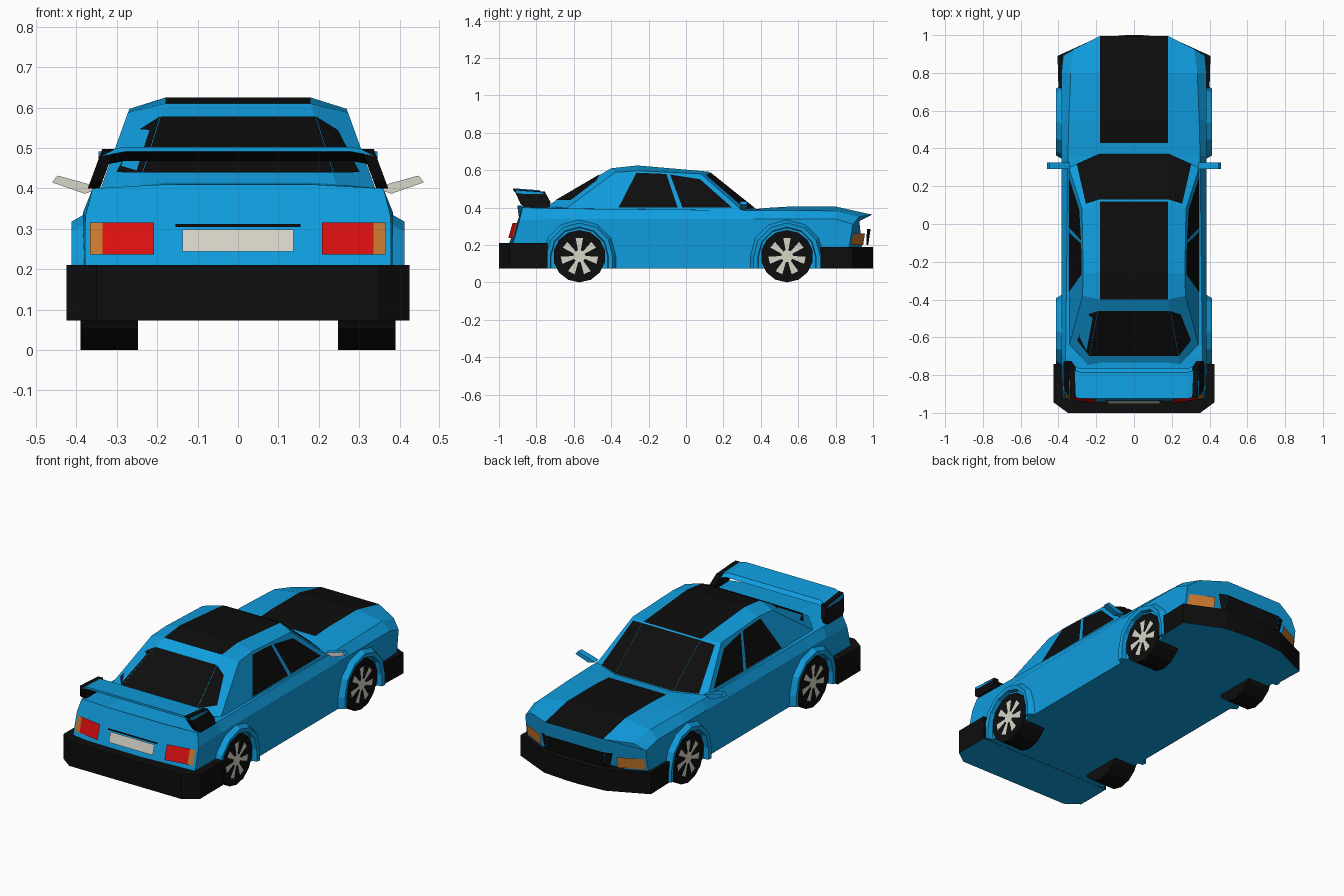
import bpy, bmesh, math
from mathutils import Vector

if "Cube" in bpy.data.objects:
    bpy.data.objects.remove(bpy.data.objects["Cube"])


def material(name, rgb):
    m = bpy.data.materials.new(name)
    m.diffuse_color = (*rgb, 1)
    m.use_nodes = True
    m.node_tree.nodes["Principled BSDF"].inputs["Base Color"].default_value = m.diffuse_color
    return m


BLUE = material("blue_paint", (0.005, 0.34, 0.74))
BLACK = material("black", (0.004, 0.004, 0.004))
RED = material("red_lamp", (0.72, 0.005, 0.005))
ORANGE = material("orange_lamp", (0.58, 0.19, 0.026))
GREY = material("light_grey", (0.68, 0.67, 0.58))


def mesh(name, verts, faces, mats, rule=None, mirror=False, solid=True):
    """Make an object; rule(face) picks the material slot, mirror copies it across x."""
    verts = [Vector(v) for v in verts]
    faces = [tuple(f) for f in faces]
    if mirror:
        n = len(verts)
        verts += [Vector((-v.x, v.y, v.z)) for v in verts]
        faces += [tuple(i + n for i in reversed(f)) for f in faces]
    bm = bmesh.new()
    vs = [bm.verts.new(v) for v in verts]
    for f in faces:
        bm.faces.new([vs[i] for i in f])
    if solid:
        bmesh.ops.remove_doubles(bm, verts=bm.verts, dist=1e-4)
        bmesh.ops.recalc_face_normals(bm, faces=bm.faces)
    bm.normal_update()
    if rule:
        for f in bm.faces:
            f.material_index = int(rule(f))
    me = bpy.data.meshes.new(name)
    bm.to_mesh(me)
    bm.free()
    for m in mats:
        me.materials.append(m)
    ob = bpy.data.objects.new(name, me)
    bpy.context.collection.objects.link(ob)
    return ob


def loft(name, rings, mats, rule=None, mirror=False):
    """Skin closed rings of equal length and cap both ends."""
    n = len(rings[0])
    verts = [p for r in rings for p in r]
    faces = [(i * n + j, i * n + (j + 1) % n, (i + 1) * n + (j + 1) % n, (i + 1) * n + j)
             for i in range(len(rings) - 1) for j in range(n)]
    faces += [range(n), range(len(verts) - n, len(verts))]
    return mesh(name, verts, faces, mats, rule, mirror)


def plates(name, polys, mat, mirror=True, off=0.004):
    """Flat painted panels lifted slightly off the surface, facing outwards."""
    verts, faces = [], []
    for poly in polys:
        p = [Vector(q) for q in poly]
        c = sum(p, Vector()) / len(p)
        nrm = sum((p[i].cross(p[(i + 1) % len(p)]) for i in range(len(p))), Vector()).normalized()
        if nrm.dot(c - Vector((0, 0, 0.2))) < 0:
            p.reverse()
            nrm = -nrm
        faces.append(range(len(verts), len(verts) + len(p)))
        verts += [q + nrm * off for q in p]
    return mesh(name, verts, faces, [mat], mirror=mirror, solid=False)


def both(half):
    """Half outline (x > 0) to full outline."""
    return half + [(-p[0], *p[1:]) for p in reversed(half)]


# ---- lower body: cross-sections along y, bowed and raked at nose and tail
def bow(x, k):
    return max(0, abs(x) - 0.18) / 0.205 * k


def nose(x, z):
    return (x, 0.99 + 0.15 * (z - 0.33) - bow(x, 0.1), z)


def tail(x, z):
    return (x, -0.958 + 0.28 * (z - 0.21) + bow(x, 0.035), z)


sections = [  # y, side x, side z, shoulder x, shoulder z, top z
    (-0.96, 0.378, 0.33, 0.36, 0.40, 0.41),
    (-0.70, 0.384, 0.34, 0.362, 0.395, 0.415),
    (0.36, 0.384, 0.34, 0.35, 0.385, 0.39),
    (0.43, 0.384, 0.34, 0.348, 0.385, 0.398),
    (0.55, 0.384, 0.34, 0.345, 0.385, 0.405),
    (0.80, 0.384, 0.34, 0.335, 0.382, 0.405),
    (0.99, 0.375, 0.31, 0.32, 0.35, 0.362)]
rings = []
for i, (y, xs, zs, xh, zh, zt) in enumerate(sections):
    end = tail if i == 0 else nose if i == len(sections) - 1 else lambda x, z: (x, y, z)
    half = [(0.18, 0.074), (0.38, 0.074), (xs, zs), (xh, zh), (0.18, zt)]
    rings.append([end(*p) for p in both(half)])
loft("body", rings, [BLUE, BLACK],  # black stripe along the bonnet
     lambda f: f.normal.z > 0.5 and f.calc_center_median().y > 0.42 and abs(f.calc_center_median().x) < 0.1)


# ---- cabin
def side(y, z):
    return (0.34 - (z - 0.4) * 0.36, y, z)


F, A, C, R = (0.18, 0.385, 0.38), side(0.31, 0.375), side(-0.66, 0.38), (0.245, -0.75, 0.405)
f, a, m, c, r = (0.18, 0.12, 0.592), side(0.08, 0.58), side(-0.26, 0.597), side(-0.38, 0.588), (0.18, -0.4, 0.61)
M = (0.18, -0.26, 0.625)


def flip(p):
    return (-p[0], p[1], p[2])


half = [F, A, C, R, f, a, m, c, r, M]
cv = half + [flip(p) for p in half]
cf = [(0, 1, 5, 4), (1, 2, 7, 6, 5), (2, 3, 8, 7), (4, 5, 6, 9), (6, 7, 8, 9)]
cf += [tuple(i + 10 for i in reversed(q)) for q in cf]
cf += [(0, 4, 14, 10), (4, 9, 19, 14), (9, 8, 18, 19), (8, 3, 13, 18), (0, 1, 2, 3, 13, 12, 11, 10)]
mesh("cabin", cv, cf, [BLUE, BLACK],  # black roof panel
     lambda q: q.normal.z > 0.9 and abs(q.calc_center_median().x) < 0.1)


def on(quad, uvs):
    """Points on a quad: u runs from edge 0-3 to edge 1-2, v from bottom to top."""
    q = [Vector(p) for p in quad]
    return [q[0].lerp(q[1], u).lerp(q[3].lerp(q[2], u), v) for u, v in uvs]


plates("windscreen", [on((flip(F), F, f, flip(f)), [(0, .06), (1, .06), (1, .97), (0, .97)])], BLACK, False)
plates("windscreen_corners", [on((F, A, a, f), [(0, .06), (.74, .06), (.74, .94), (0, .97)])], BLACK)
plates("rear_window", [on((flip(R), R, r, flip(r)), [(0, .15), (1, .15), (1, .83), (0, .83)])], BLACK, False)
plates("rear_window_corners", [on((R, C, c, r), [(0, .15), (.7, .24), (.5, .72), (0, .83)])], BLACK)
plates("side_windows", [
    [side(-0.36, 0.4), side(-0.045, 0.4), side(-0.105, 0.578), side(-0.265, 0.585)],
    [side(-0.02, 0.4), side(0.245, 0.4), side(0.075, 0.55), side(-0.085, 0.575)]], BLACK)


# ---- bumpers: plan outlines extruded upwards, underside in body colour
def bumper(name, outline, z0, z1):
    o = both(outline)
    loft(name, [[(x, y, z) for x, y in o] for z in (z0, z1)], [BLACK, BLUE], lambda q: q.normal.z < -0.5)


bumper("rear_bumper", [(0.425, -0.74), (0.425, -0.945), (0.35, -1.0)], 0.073, 0.21)
bumper("front_bumper", [(0.4, 0.72), (0.405, 0.89), (0.19, 0.988), (0.04, 1.0)], 0.073, 0.19)


# ---- lamps, number plate and grille
def rect(end, x0, x1, z0, z1):
    return [end(x0, z0), end(x1, z0), end(x1, z1), end(x0, z1)]


plates("tail_lamps", [rect(tail, 0.207, 0.335, 0.235, 0.315)], RED)
plates("tail_indicators", [rect(tail, 0.335, 0.366, 0.235, 0.315)], ORANGE)
plates("plate_recess", [rect(tail, -0.155, 0.155, 0.303, 0.311)], BLACK, False)
plates("number_plate", [rect(tail, -0.137, 0.137, 0.243, 0.297)], GREY, False)
plates("front_indicators", [rect(nose, 0.235, 0.365, 0.2, 0.262)], ORANGE)
plates("grille", [rect(nose, -0.18, 0.18, 0.2, 0.285)], BLACK, False)
plates("grille_ends", [[nose(0.18, 0.2), nose(0.2, 0.2), nose(0.22, 0.285), nose(0.18, 0.285)]], BLACK)

# ---- rear spoiler: blade with black underside, black end plates
blade = []
for x, dy, dz in ((-0.345, 0.02, -0.012), (-0.28, 0.005, 0), (0.28, 0.005, 0), (0.345, 0.02, -0.012)):
    blade.append([(x, y + dy, z + dz) for y, z in
                  ((-0.93, 0.503), (-0.93, 0.491), (-0.79, 0.468), (-0.77, 0.475), (-0.79, 0.493))])
loft("spoiler_blade", blade, [BLUE, BLACK], lambda q: q.normal.z < -0.5)
plate_outline = [(-0.92, 0.498), (-0.885, 0.42), (-0.86, 0.4), (-0.73, 0.4), (-0.725, 0.43), (-0.755, 0.485)]
loft("spoiler_ends", [[(0.372 - (z - 0.4) * 0.37 - t, y, z) for y, z in plate_outline] for t in (0, 0.03)],
     [BLACK], mirror=True)

# ---- door mirrors with grey glass facing backwards
mirror_outline = [(0.34, 0.40), (0.38, 0.387), (0.46, 0.415), (0.447, 0.432), (0.375, 0.412)]
loft("door_mirrors", [[(x, y, z) for x, z in mirror_outline] for y in (0.29, 0.325)], [BLUE, GREY],
     lambda q: q.normal.y < -0.9 and abs(q.calc_center_median().x) > 0.37, mirror=True)

# ---- wheels and flared arches
for label, wy in (("rear", -0.57), ("front", 0.54)):
    def polar(x, rad, ang, zc=0.14):
        return (x, wy + rad * math.cos(ang), zc + rad * math.sin(ang))

    N = 14
    loft(label + "_tyres", [[polar(x, 0.14, 2 * math.pi * (k + 0.5) / N) for k in range(N)]
                            for x in (0.248, 0.39)], [BLACK], mirror=True)
    spokes = [[polar(0.39, 0.03, g - 0.25), polar(0.39, 0.1, g - 0.2), polar(0.39, 0.1, g + 0.2),
               polar(0.39, 0.03, g + 0.25)] for g in (math.pi / 2 + 2 * math.pi * k / 7 for k in range(7))]
    hub = [polar(0.39, 0.034, 2 * math.pi * k / 7) for k in range(7)]
    # every rim panel faces sideways
    rim = [list(reversed(hub))[::-1]] + spokes
    verts = [(x + 0.004, y, z) for p in rim for x, y, z in p]
    faces, n = [], 0
    for p in rim:
        faces.append(range(n, n + len(p)))
        n += len(p)
    mesh(label + "_rims", verts, faces, [GREY], mirror=True, solid=False)

    stations = []
    for k in range(-1, 8):
        g = math.pi * min(max(k, 0), 6) / 6
        ring = [polar(x, rad, g) for rad, x in ((0.15, 0.37), (0.155, 0.408), (0.178, 0.412), (0.202, 0.37))]
        if k in (-1, 7):
            ring = [(x, y, 0.075) for x, y, z in ring]
        stations.append(ring)
    loft(label + "_arches", stations, [BLUE], mirror=True)
